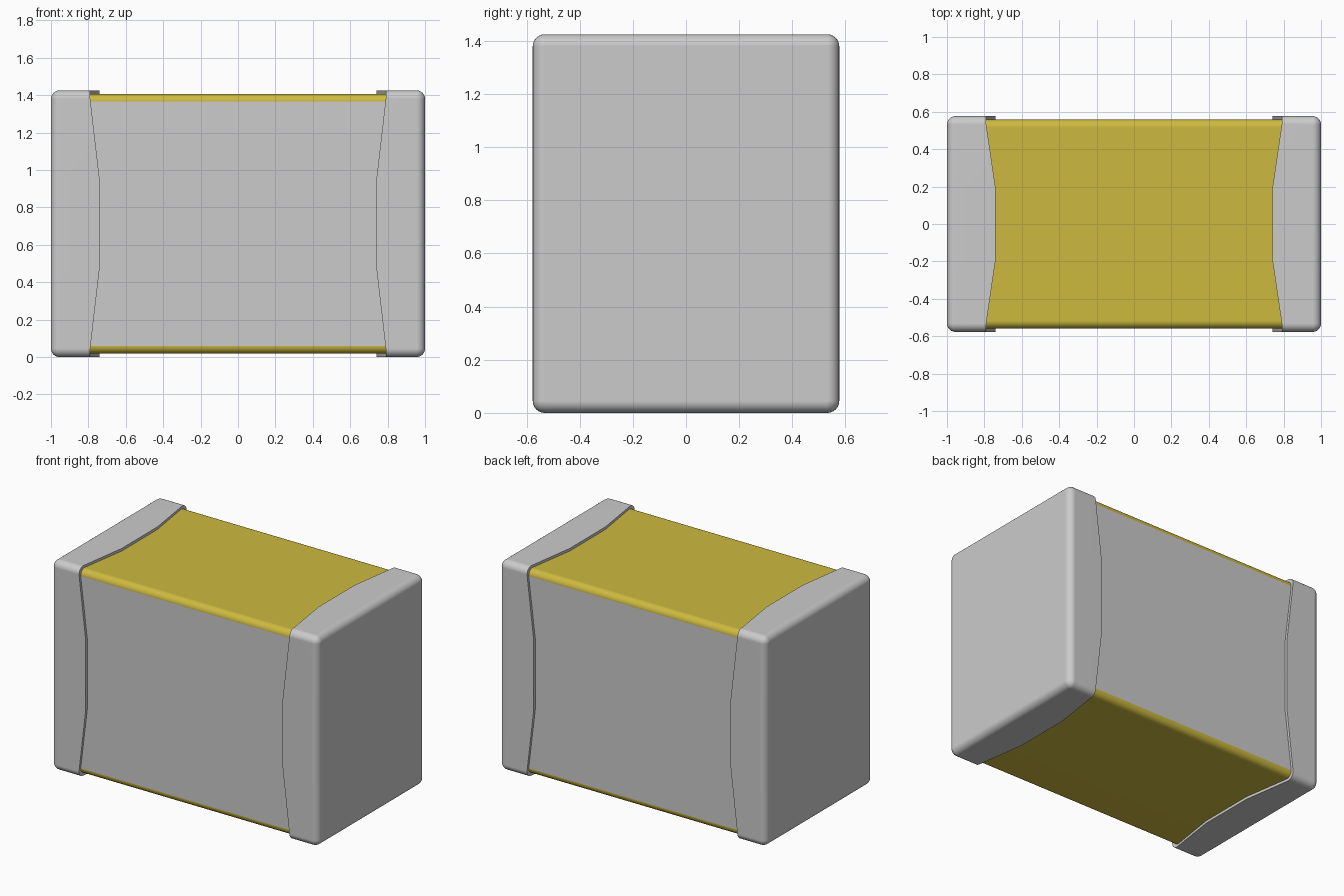
import bpy, bmesh
from math import sin, cos, pi

if "Cube" in bpy.data.objects:
    bpy.data.objects.remove(bpy.data.objects["Cube"])

HX, HY, HZ = 1.0, 0.577, 0.7125      # half sizes of the end caps
STEP = 0.018                         # cap thickness above the body
R_CAP, R_BODY = 0.045, 0.042
X_CORNER, X_MID = 0.79, 0.74         # wavy inner edge of the caps
SEG = 6


def section(hy, hz, r):
    """Rounded rectangle in YZ: (y, z, bulge) with two extra points per side."""
    pts = []
    corners = [(1, 1), (-1, 1), (-1, -1), (1, -1)]
    for i, (sy, sz) in enumerate(corners):
        for k in range(SEG + 1):
            a = (i + k / SEG) * pi / 2
            pts.append((sy * (hy - r) + r * cos(a), sz * (hz - r) + r * sin(a), 0))
        if i % 2 == 0:               # top or bottom side
            pts += [(sy * HY / 3, sz * hz, 1), (-sy * HY / 3, sz * hz, 1)]
        else:                        # left or right side
            pts += [(sy * hy, sz * HZ / 3, 1), (sy * hy, -sz * HZ / 3, 1)]
    return pts


def loft(name, rings, materials=(), paint=None):
    """Skin a list of rings, close both ends, shade smooth with sharp edges."""
    bm = bmesh.new()
    loops = [[bm.verts.new(p) for p in ring] for ring in rings]
    n = len(loops[0])
    for a, b in zip(loops, loops[1:]):
        for i in range(n):
            j = (i + 1) % n
            bm.faces.new((a[i], a[j], b[j], b[i]))
    bm.faces.new(loops[0])
    bm.faces.new(loops[-1])
    bmesh.ops.remove_doubles(bm, verts=bm.verts, dist=1e-5)
    bmesh.ops.recalc_face_normals(bm, faces=bm.faces)
    if paint:
        for f in bm.faces:
            f.material_index = paint(f)
    mesh = bpy.data.meshes.new(name)
    bm.to_mesh(mesh)
    bm.free()
    for m in materials:
        mesh.materials.append(m)
    ob = bpy.data.objects.new(name, mesh)
    ob.location.z = HZ
    bpy.context.collection.objects.link(ob)
    bpy.ops.object.select_all(action='DESELECT')
    ob.select_set(True)
    bpy.context.view_layer.objects.active = ob
    bpy.ops.object.shade_smooth_by_angle()
    mod = ob.modifiers.new("flat_shading", 'WEIGHTED_NORMAL')
    mod.keep_sharp = True
    return ob


def material(name, rgb):
    m = bpy.data.materials.new(name)
    m.diffuse_color = (*rgb, 1)
    m.use_nodes = True
    m.node_tree.nodes["Principled BSDF"].inputs["Base Color"].default_value = m.diffuse_color
    return m


# Body: brown with flat grey front and back
brown = material("brown_ceramic", (0.61, 0.49, 0.05))
grey = material("grey_side", (0.8, 0.8, 0.8))
inner = section(HY - STEP, HZ - STEP, R_BODY)
XB = HX - STEP
loft("body", [[(x, y, z) for y, z, b in inner] for x in (-XB, XB)],
     (brown, grey), lambda f: int(abs(f.normal.y) > 0.999))

# End caps: rounded outer end, wavy inner rim, hollow where the body sits
for side, name in ((-1, "left_end_cap"), (1, "right_end_cap")):
    rings = []
    for k in range(SEG + 1):
        a = k / SEG * pi / 2
        inset = R_CAP * (1 - sin(a))
        x = HX - R_CAP * (1 - cos(a))
        rings.append([(side * x, y, z)
                      for y, z, b in section(HY - inset, HZ - inset, R_CAP - inset)])
    for prof in (section(HY, HZ, R_CAP), inner):
        rings.append([(side * (X_MID if b else X_CORNER), y, z) for y, z, b in prof])
    rings.append([(side * XB, y, z) for y, z, b in inner])
    loft(name, rings)
